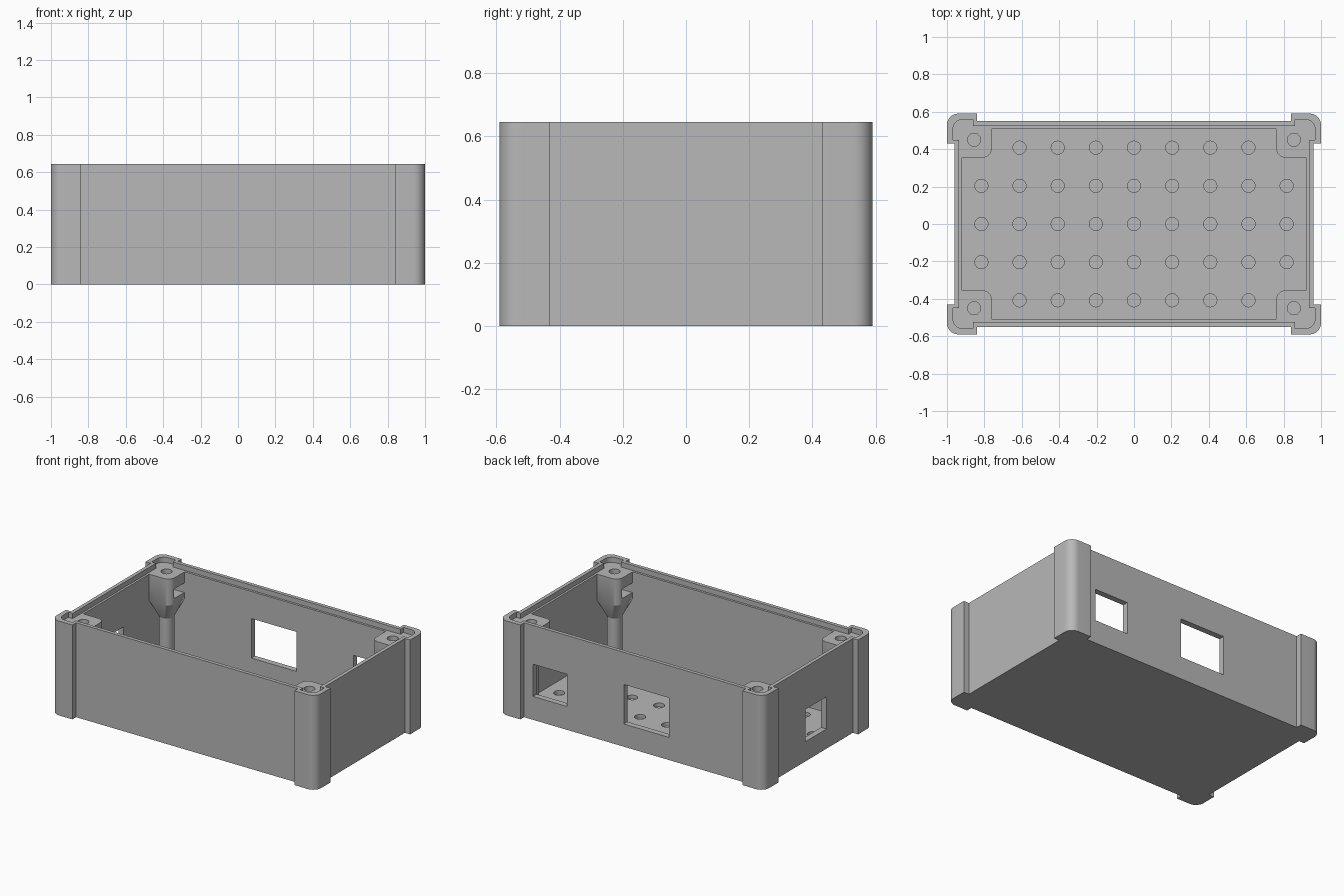
import bpy, bmesh, math

if "Cube" in bpy.data.objects:
    bpy.data.objects.remove(bpy.data.objects["Cube"], do_unlink=True)

grey = bpy.data.materials.new("plain grey plastic")
grey.use_nodes = True
grey.diffuse_color = (0.48, 0.48, 0.48, 1)
grey.node_tree.nodes["Principled BSDF"].inputs["Base Color"].default_value = (0.48, 0.48, 0.48, 1)

QUADRANTS = [(1, 1), (-1, 1), (-1, -1), (1, -1)]
HEIGHT, FLOOR, LEDGE = 0.645, 0.04, 0.61
COLUMN_X, COLUMN_Y = 0.855, 0.45


def arc(cx, cy, r, start, steps=8):
    """Quarter arc, counter-clockwise from a start angle in degrees."""
    angles = [math.radians(start + 90 * i / steps) for i in range(steps + 1)]
    return [(cx + r * math.cos(a), cy + r * math.sin(a)) for a in angles]


def circle(cx, cy, r, n=32):
    return [(cx + r * math.cos(2 * math.pi * i / n),
             cy + r * math.sin(2 * math.pi * i / n)) for i in range(n)]


def rect(x0, x1, y0, y1):
    return [(x0, y0), (x1, y0), (x1, y1), (x0, y1)]


def mirrored(quarter):
    """Closed outline from the points of its +x +y quarter."""
    out = []
    for sx, sy in QUADRANTS:
        pts = quarter if sx * sy > 0 else quarter[::-1]
        out += [(x * sx, y * sy) for x, y in pts]
    return out


def flipped(pts, sx, sy):
    return [(x * sx, y * sy) for x, y in pts]


def add_prism(bm, pts, z0, z1):
    bottom = [bm.verts.new((x, y, z0)) for x, y in pts]
    top = [bm.verts.new((x, y, z1)) for x, y in pts]
    bm.faces.new(bottom)
    bm.faces.new(top)
    for i in range(len(pts)):
        j = (i + 1) % len(pts)
        bm.faces.new((bottom[i], bottom[j], top[j], top[i]))


def make_object(name, bm):
    bmesh.ops.recalc_face_normals(bm, faces=bm.faces)
    mesh = bpy.data.meshes.new(name)
    bm.to_mesh(mesh)
    bm.free()
    mesh.materials.append(grey)
    ob = bpy.data.objects.new(name, mesh)
    bpy.context.collection.objects.link(ob)
    return ob


def prisms(name, parts):
    bm = bmesh.new()
    for pts, z0, z1 in parts:
        add_prism(bm, pts, z0, z1)
    return make_object(name, bm)


def activate(ob):
    bpy.ops.object.select_all(action='DESELECT')
    ob.select_set(True)
    bpy.context.view_layer.objects.active = ob


def cut(ob, parts):
    cutter = prisms("cutter", parts)
    cutter.hide_render = True
    mod = ob.modifiers.new("cut", 'BOOLEAN')
    mod.operation, mod.solver, mod.object = 'DIFFERENCE', 'EXACT', cutter
    activate(ob)
    bpy.ops.object.modifier_apply(modifier=mod.name)
    bpy.data.objects.remove(cutter, do_unlink=True)


def smooth(ob):
    activate(ob)
    bpy.ops.object.shade_smooth_by_angle(angle=math.radians(25))


# Shell: thin walls with thicker rounded corners
outer = mirrored([(0.96, 0.43), (1, 0.43)] + arc(0.94, 0.53, 0.06, 0)
                 + [(0.84, 0.59), (0.84, 0.55)])
shell = prisms("enclosure_shell", [(outer, 0, HEIGHT)])

# Inner cavity, then the stepped rim for a lid
cut(shell, [(rect(-0.92, 0.92, -0.51, 0.51), FLOOR, 1)])
rim = mirrored([(0.935, 0.45), (0.968, 0.45)] + arc(0.918, 0.508, 0.05, 0)
               + [(0.86, 0.558), (0.86, 0.525)])
cut(shell, [(rim, LEDGE, 1)])

# Connector openings: two in the back wall, one in the side wall
cut(shell, [(rect(0.515, 0.77, 0.45, 0.7), 0.16, 0.38),
            (rect(-0.255, 0.085, 0.45, 0.7), 0.155, 0.425),
            (rect(-1.1, -0.85, -0.145, 0.08), 0.135, 0.355)])

# Grid of blind holes in the floor, none under the corner posts
PITCH = 0.204
cut(shell, [(circle(i * PITCH, j * PITCH, 0.035, 24), 0.015, 0.1)
            for i in range(-4, 5) for j in range(-2, 3)
            if not (abs(i) == 4 and abs(j) == 2)])
smooth(shell)

# Corner screw posts: block with tapered underside, nut slot and column
block = [(0.92, 0.51), (0.76, 0.51)] + arc(0.81, 0.405, 0.05, 180) + [(0.92, 0.355)]
column = circle(COLUMN_X, COLUMN_Y, 0.048)
for sx, sy in QUADRANTS:
    side = ("back" if sy > 0 else "front") + ("_left" if sx > 0 else "_right")
    bm = bmesh.new()
    for pts, z in ((block, LEDGE), (block, 0.43), (column, 0.31)):
        for x, y in flipped(pts, sx, sy):
            bm.verts.new((x, y, z))
    bmesh.ops.convex_hull(bm, input=bm.verts)
    bmesh.ops.dissolve_limit(bm, angle_limit=0.01, verts=bm.verts, edges=bm.edges)
    post = make_object(side + "_screw_post", bm)
    cut(post, [(flipped(rect(0.7, 0.9, 0.395, 0.505), sx, sy), 0.47, 0.535)])
    cut(post, [(flipped(circle(COLUMN_X, COLUMN_Y, 0.035), sx, sy), 0.44, 0.7)])
    smooth(post)
    smooth(prisms(side + "_post_column", [(flipped(column, sx, sy), FLOOR, 0.32)]))
